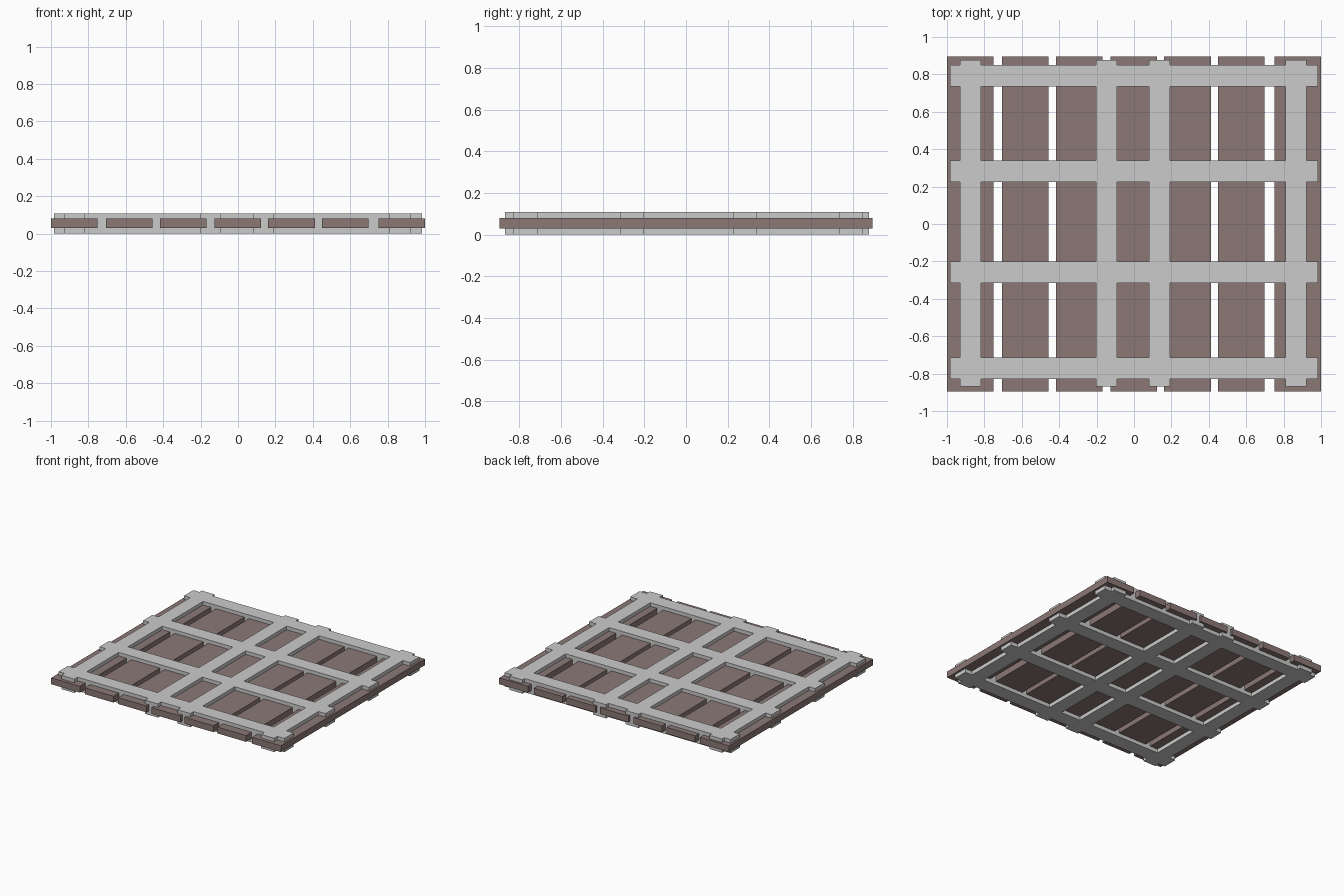
import bpy

if "Cube" in bpy.data.objects:
    bpy.data.objects.remove(bpy.data.objects["Cube"])

wood = bpy.data.materials.new("dark_wood")
wood.diffuse_color = (0.26, 0.19, 0.18, 1)
wood.use_nodes = True
wood.node_tree.nodes["Principled BSDF"].inputs["Base Color"].default_value = wood.diffuse_color


def box(name, x, y, z, material=None):
    """Box from (min, max) ranges on each axis."""
    bpy.ops.mesh.primitive_cube_add(size=1, location=[sum(r) / 2 for r in (x, y, z)])
    ob = bpy.context.object
    ob.name = name
    ob.scale = [r[1] - r[0] for r in (x, y, z)]
    bpy.ops.object.transform_apply(location=False, rotation=False, scale=True)
    if material:
        ob.data.materials.append(material)
    return ob


# Seven wooden planks with narrow gaps
planks = [(-1, -0.75), (-0.707, -0.458), (-0.417, -0.168), (-0.125, 0.124),
          (0.161, 0.412), (0.449, 0.697), (0.75, 1)]
for i, x in enumerate(planks):
    box(f"plank_{i + 1}", x, (-0.895, 0.895), (0.03, 0.08), wood)

# Metal bars running left to right, thicker than the planks
BAR = 0.115
for i, y in enumerate([-0.77, -0.258, 0.282, 0.792]):
    box(f"cross_bar_{i + 1}", (-0.984, 0.984), (y - BAR / 2, y + BAR / 2), (0, 0.108))

# Metal bars running front to back
for i, x in enumerate([-0.874, -0.146, 0.137, 0.866]):
    box(f"long_bar_{i + 1}", (x - 0.056, x + 0.056), (-0.868, 0.878), (0, 0.108))
